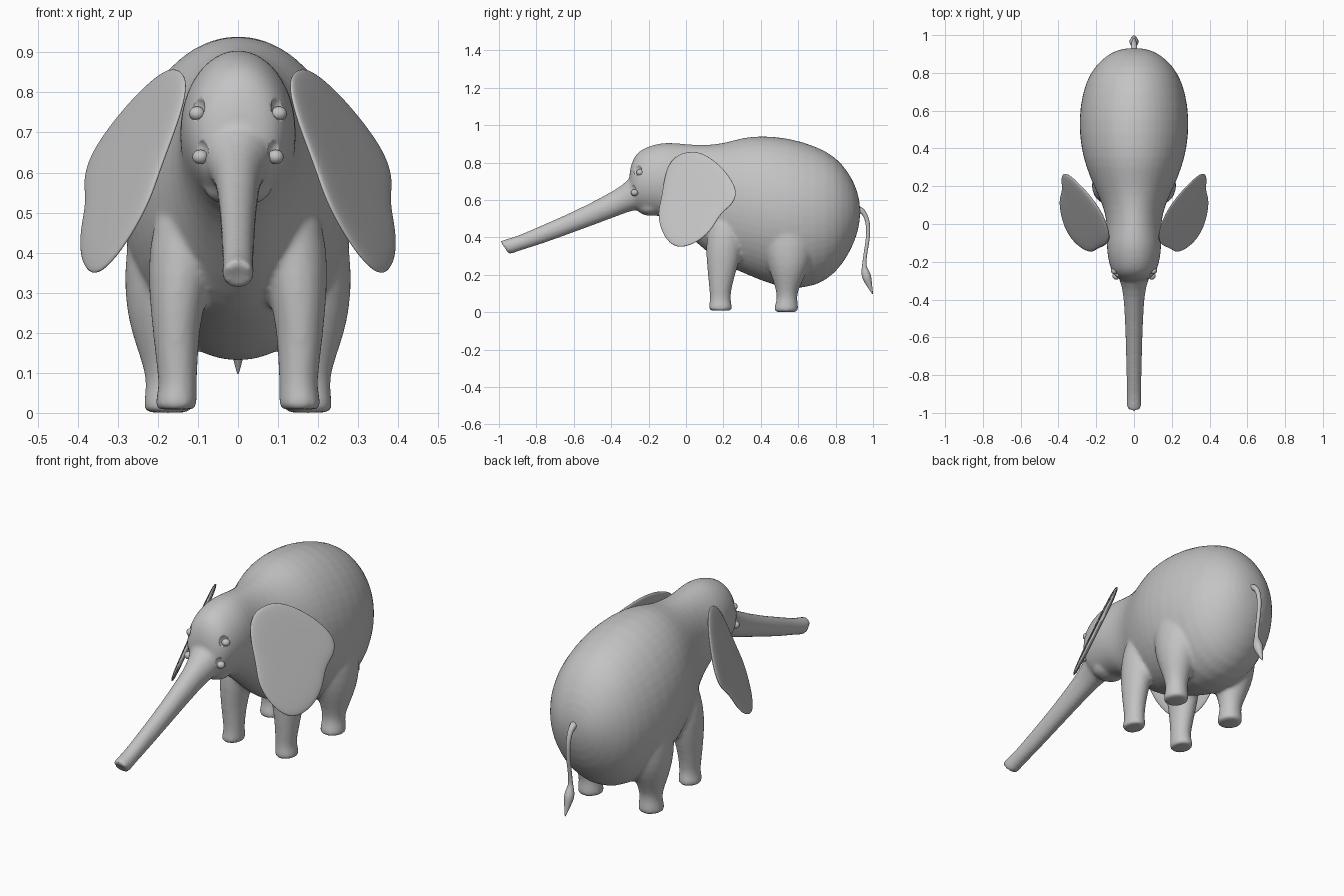
import bpy, bmesh, math
from mathutils import Vector, Matrix

cube = bpy.data.objects.get("Cube")
if cube:
    bpy.data.objects.remove(cube, do_unlink=True)

GREY = (0.55, 0.55, 0.55, 1)
skin = bpy.data.materials.new("grey skin")
skin.use_nodes = True
skin.diffuse_color = GREY
skin.node_tree.nodes["Principled BSDF"].inputs["Base Color"].default_value = GREY


def loft(bm, rings, sides=24):
    """Skin elliptical rings, each given as (y1, z1, y2, z2, centre x, half width)."""
    loops = []
    for y1, z1, y2, z2, cx, w in rings:
        mid = Vector((cx, (y1 + y2) / 2, (z1 + z2) / 2))
        up = Vector((0, (y1 - y2) / 2, (z1 - z2) / 2))
        turns = [math.tau * i / sides for i in range(sides)]
        loops.append([bm.verts.new(mid + up * math.cos(t) + Vector((w * math.sin(t), 0, 0))) for t in turns])
    for a, b in zip(loops, loops[1:]):
        for i in range(sides):
            j = (i + 1) % sides
            bm.faces.new((a[i], a[j], b[j], b[i]))
    bm.faces.new(loops[0][::-1])
    bm.faces.new(loops[-1])


def ball(bm, centre, radii):
    mat = Matrix.Translation(centre) @ Matrix.Diagonal((*radii, 1))
    bmesh.ops.create_uvsphere(bm, u_segments=20, v_segments=12, radius=1, matrix=mat)


def finish(name, bm, subdiv=0):
    bmesh.ops.recalc_face_normals(bm, faces=bm.faces)
    mesh = bpy.data.meshes.new(name)
    bm.to_mesh(mesh)
    bm.free()
    mesh.materials.append(skin)
    mesh.shade_smooth()
    ob = bpy.data.objects.new(name, mesh)
    bpy.context.collection.objects.link(ob)
    if subdiv:
        ob.modifiers.new("Subdivide", "SUBSURF").levels = subdiv
        ob.modifiers["Subdivide"].render_levels = subdiv
    return ob


# Head, neck and torso: y, top, bottom, half width
torso = [(-.305, .75, .62, .05), (-.285, .82, .56, .095), (-.25, .868, .535, .122),
         (-.18, .897, .52, .14), (-.1, .912, .5, .148), (0, .9, .42, .142),
         (.1, .895, .33, .165), (.2, .905, .25, .215), (.3, .937, .21, .255),
         (.4, .948, .165, .283), (.55, .937, .115, .297), (.7, .89, .135, .275),
         (.8, .835, .205, .235), (.87, .75, .305, .175), (.915, .66, .41, .11),
         (.932, .57, .5, .04)]
# Trunk: upper y and z, lower y and z, half width
trunk = [(-.2, .8, -.2, .56, .1), (-.29, .73, -.27, .545, .085), (-.34, .678, -.32, .532, .064),
         (-.42, .632, -.4, .5, .053), (-.6, .538, -.57, .438, .045), (-.8, .453, -.775, .362, .04),
         (-.9, .408, -.88, .332, .039), (-.97, .388, -.93, .312, .041), (-1.004, .38, -.953, .307, .04),
         (-.98, .365, -.95, .322, .022)]
# Legs: z, centre y, centre x, half depth, half width
front_leg = [(.008, .185, .155, .056, .045), (.012, .185, .155, .064, .053), (.03, .184, .154, .063, .052),
             (.07, .183, .15, .054, .047), (.12, .183, .152, .059, .052), (.2, .19, .155, .073, .058),
             (.3, .2, .15, .094, .073), (.4, .21, .14, .1, .085), (.55, .22, .1, .1, .1)]
hind_leg = [(0, .535, .175, .056, .052), (.004, .535, .175, .066, .061), (.03, .537, .175, .064, .06),
            (.07, .54, .175, .054, .054), (.11, .54, .177, .057, .058), (.17, .545, .18, .08, .076),
            (.25, .55, .18, .115, .1), (.35, .55, .17, .14, .115), (.45, .55, .15, .15, .125),
            (.6, .55, .12, .13, .13)]

bm = bmesh.new()
loft(bm, [(y, t, y, b, 0, w) for y, t, b, w in torso])
loft(bm, [(*r[:4], 0, r[4]) for r in trunk])
for leg in (front_leg, hind_leg):
    for side in (-1, 1):
        loft(bm, [(y - d, z, y + d, z, side * x, w) for z, y, x, d, w in leg])
ball(bm, (0, -.19, .56), (.085, .075, .045))  # lower jaw
body = finish("body", bm, 1)

# Fuse the parts into one soft skin
fuse = body.modifiers.new("Fuse", "REMESH")
fuse.mode = "VOXEL"
fuse.voxel_size = .01
fuse.use_smooth_shade = True
soften = body.modifiers.new("Soften", "SMOOTH")
soften.factor = .5
soften.iterations = 7

# Two pairs of eye sockets
sockets = [(.108, -.268, .763), (.1, -.297, .655)]
bm = bmesh.new()
for side in (-1, 1):
    for x, y, z in sockets:
        ball(bm, (side * x, y, z), (.026, .03, .033))
cutter = finish("socket_cutter", bm)
cutter.hide_render = True
cutter.hide_set(True)
carve = body.modifiers.new("Sockets", "BOOLEAN")
carve.operation = "DIFFERENCE"
carve.object = cutter

# Eyeballs low inside the sockets
bm = bmesh.new()
for side in (-1, 1):
    for x, y, z in sockets:
        ball(bm, (side * (x - .006), y + .022, z - .016), (.02, .02, .018))
finish("eyeballs", bm)

# Ears: outline as (y, z) on a slanted plane, domed on both faces
outline = [(0, .862), (.06, .866), (.13, .835), (.205, .77), (.262, .69), (.278, .63), (.252, .575),
           (.2, .535), (.17, .495), (.14, .44), (.08, .38), (0, .342), (-.065, .342), (-.115, .39),
           (-.145, .46), (-.154, .53), (-.14, .59), (-.13, .64), (-.12, .71), (-.1, .785), (-.06, .84)]
normal = Vector((1, -.46, .447)).normalized()
hub = Vector((.04, .61))


def ear_point(scale, lift):
    pts = []
    for p in outline:
        y, z = hub.lerp(Vector(p), scale)
        pts.append(Vector((.528 + .46 * y - .447 * z, y, z)) + normal * lift)
    return pts


for name, side in (("left_ear", 1), ("right_ear", -1)):
    bm = bmesh.new()
    loops = []
    for scale, lift in ((.5, -.012), (.93, -.01), (1, 0), (.93, .01), (.5, .012)):
        loops.append([bm.verts.new((side * p.x, p.y, p.z)) for p in ear_point(scale, lift)])
    for a, b in zip(loops, loops[1:]):
        for i in range(len(outline)):
            j = (i + 1) % len(outline)
            bm.faces.new((a[i], a[j], b[j], b[i]))
    bm.faces.new(loops[0])
    bm.faces.new(loops[-1])
    finish(name, bm, 2)

# Tail with a tuft: y, z, radius
tail = [(.9, .555, .022), (.935, .548, .018), (.962, .52, .013), (.976, .46, .012), (.973, .39, .011),
        (.958, .31, .01), (.952, .25, .011), (.956, .225, .02), (.965, .19, .028), (.975, .16, .02),
        (.988, .125, .01), (.999, .095, .002)]
rings = []
for i, (y, z, r) in enumerate(tail):
    prev, nxt = tail[max(i - 1, 0)], tail[min(i + 1, len(tail) - 1)]
    along = Vector((nxt[0] - prev[0], nxt[1] - prev[1])).normalized() * r
    rings.append((y - along.y, z + along.x, y + along.y, z - along.x, 0, r))
bm = bmesh.new()
loft(bm, rings, 10)
finish("tail", bm, 2)
